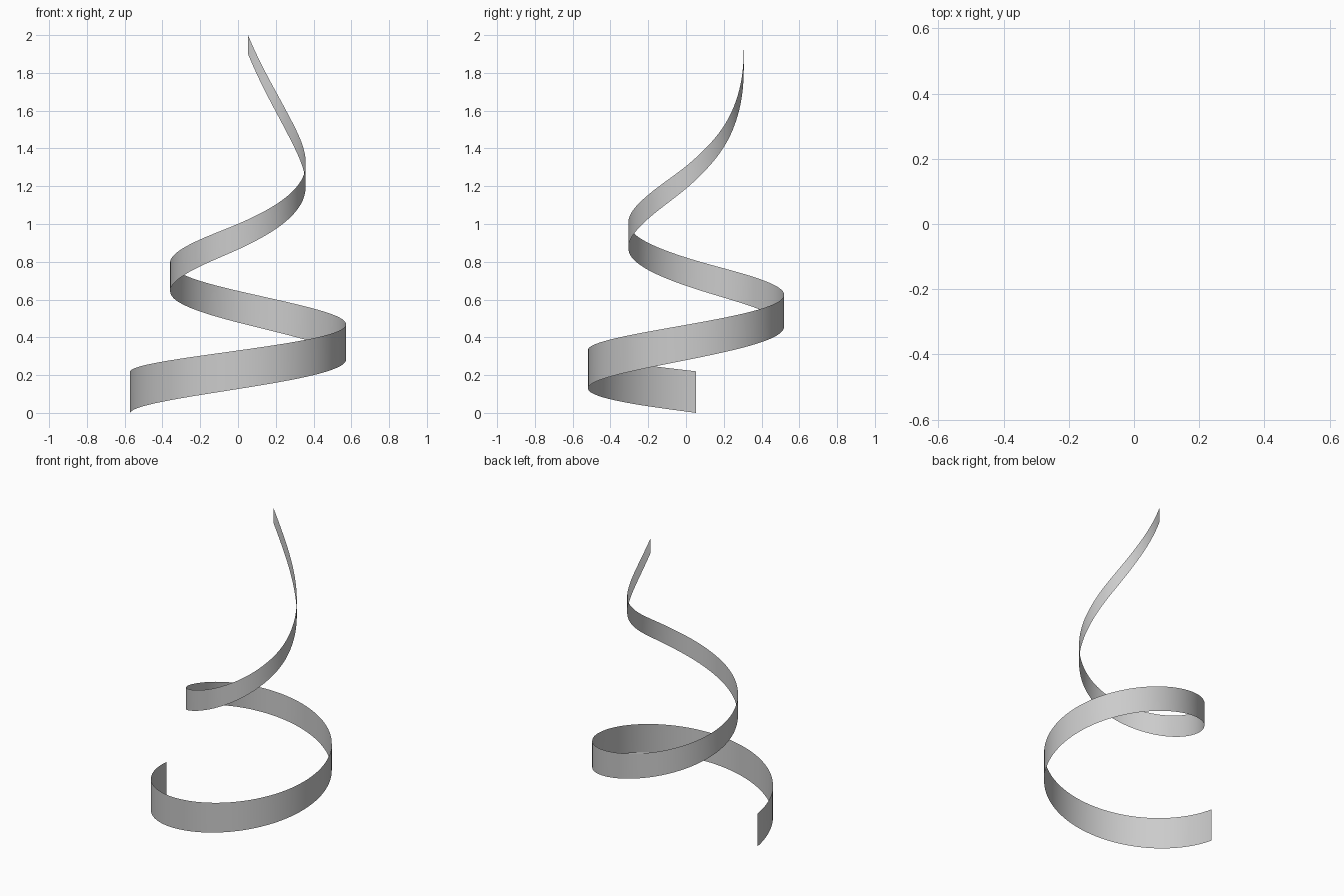
import bpy, bmesh, math

if "Cube" in bpy.data.objects:
    bpy.data.objects.remove(bpy.data.objects["Cube"])

# Lower-edge heights at every eighth of a turn
HEIGHTS = [0, .065, .135, .21, .29, .375, .465, .558, .655, .767, .89,
           1.045, 1.235, 1.503, 1.9]
SPAN = len(HEIGHTS) - 1
STEPS = 16


def height(t):
    """Smooth curve through the sampled heights."""
    i = min(int(t), SPAN - 1)
    f = t - i
    b, c = HEIGHTS[i], HEIGHTS[i + 1]
    a = HEIGHTS[i - 1] if i > 0 else 2 * b - c
    d = HEIGHTS[i + 2] if i + 2 <= SPAN else 2 * c - b + 0.17
    return 0.5 * (2 * b + (c - a) * f + (2 * a - 5 * b + 4 * c - d) * f ** 2
                  + (3 * b - a - 3 * c + d) * f ** 3)


# Upright ribbon: a shrinking spiral that narrows as it climbs
path = []
for k in range(SPAN * STEPS + 1):
    t = k / STEPS
    u = t / SPAN
    r = 0.625 - 0.375 * u
    ang = math.pi + t * math.pi / 4
    path.append((r * math.cos(ang), r * math.sin(ang), height(t), 0.22 - 0.12 * u))

# Centre the spiral on its bounds
xs = [p[0] for p in path]
ys = [p[1] for p in path]
cx = (min(xs) + max(xs)) / 2
cy = (min(ys) + max(ys)) / 2

bm = bmesh.new()
prev = None
for x, y, z, w in path:
    pair = (bm.verts.new((x - cx, y - cy, z)), bm.verts.new((x - cx, y - cy, z + w)))
    if prev:
        bm.faces.new((prev[0], pair[0], pair[1], prev[1])).smooth = True
    prev = pair

mesh = bpy.data.meshes.new("spiral_ribbon")
bm.to_mesh(mesh)
bm.free()
ribbon = bpy.data.objects.new("spiral_ribbon", mesh)
bpy.context.collection.objects.link(ribbon)
